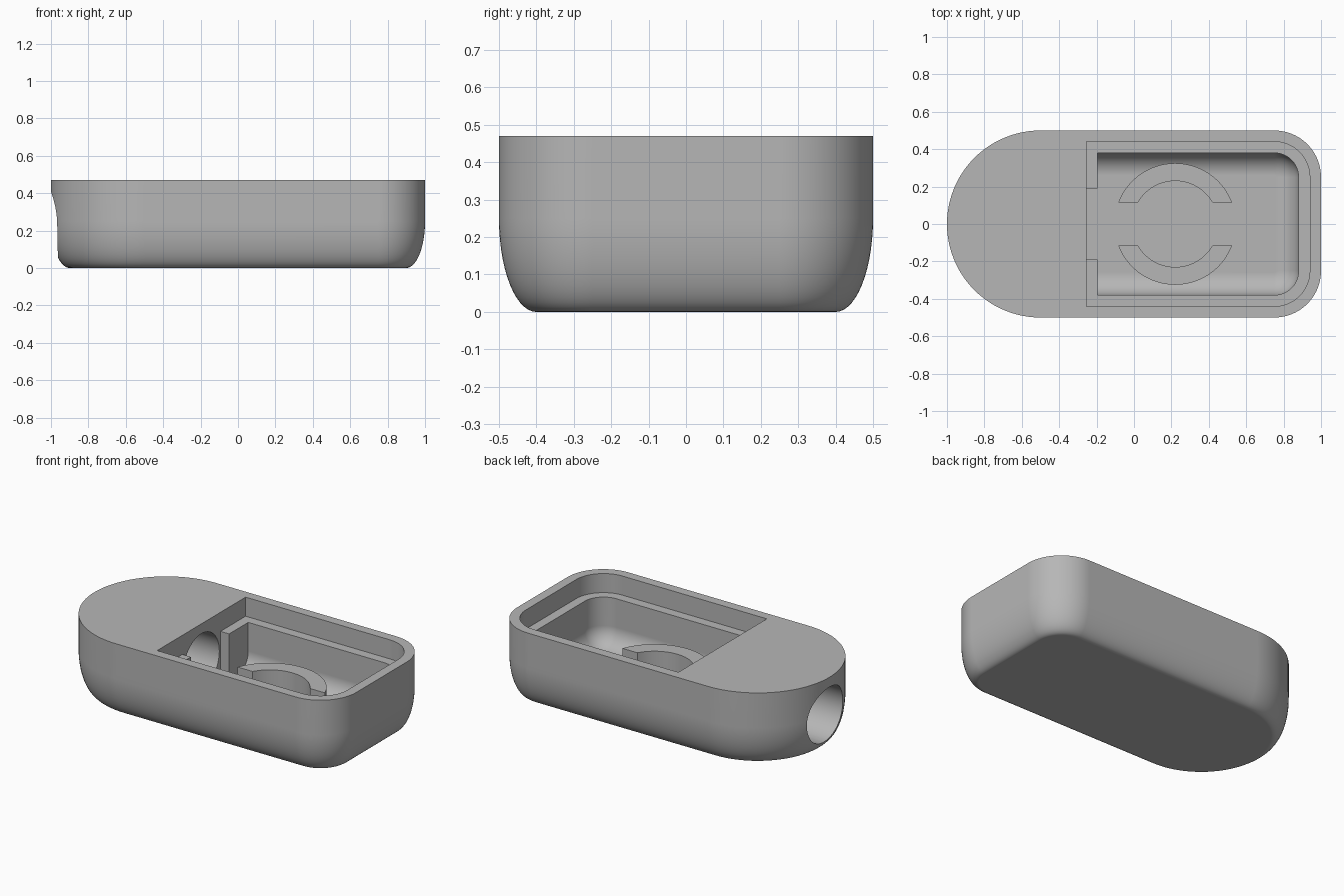
import bpy, bmesh
from math import sin, cos, pi, asin, radians

if "Cube" in bpy.data.objects:
    bpy.data.objects.remove(bpy.data.objects["Cube"], do_unlink=True)

GREY = (0.47, 0.47, 0.47, 1)
grey = bpy.data.materials.new("plain grey")
grey.use_nodes = True
grey.diffuse_color = GREY
grey.node_tree.nodes["Principled BSDF"].inputs["Base Color"].default_value = GREY

HEIGHT, FLOOR, LEDGE = 0.47, 0.05, 0.35
ABOVE = HEIGHT + 0.1


def outline(x0, x1, half, r_left, r_right, steps=24):
    """Plan outline with separate corner radii at each end; radius 0 is square."""
    pts = []
    corners = [(x1, 1, r_right, 0), (x0, 1, r_left, 1),
               (x0, -1, r_left, 2), (x1, -1, r_right, 3)]
    for x, side, r, quarter in corners:
        cx = x - r if x == x1 else x + r
        cy = side * (half - r)
        n = steps if r > 0 else 0
        for i in range(n + 1):
            a = (quarter + (i / n if n else 0)) * pi / 2
            pts.append((cx + r * cos(a), cy + r * sin(a)))
    # drop the doubled point where two arcs meet in a full round end
    return [p for i, p in enumerate(pts)
            if abs(p[0] - pts[i - 1][0]) + abs(p[1] - pts[i - 1][1]) > 1e-5]


def loft(name, layers):
    """Solid through stacked outlines, given as (z, points) from the bottom up."""
    bm = bmesh.new()
    rings = [[bm.verts.new((x, y, z)) for x, y in pts] for z, pts in layers]
    for low, high in zip(rings, rings[1:]):
        for i in range(len(low)):
            bm.faces.new((low[i - 1], low[i], high[i], high[i - 1]))
    bm.faces.new(rings[0][::-1])
    bm.faces.new(rings[-1])
    bmesh.ops.recalc_face_normals(bm, faces=bm.faces)
    mesh = bpy.data.meshes.new(name)
    bm.to_mesh(mesh)
    bm.free()
    mesh.materials.append(grey)
    obj = bpy.data.objects.new(name, mesh)
    bpy.context.collection.objects.link(obj)
    return obj


def activate(obj):
    bpy.ops.object.select_all(action='DESELECT')
    obj.select_set(True)
    bpy.context.view_layer.objects.active = obj


def cut(target, cutter):
    activate(target)
    mod = target.modifiers.new("cut", 'BOOLEAN')
    mod.operation = 'DIFFERENCE'
    mod.solver = 'EXACT'
    mod.object = cutter
    bpy.ops.object.modifier_apply(modifier=mod.name)
    bpy.data.objects.remove(cutter, do_unlink=True)


def smooth(obj):
    activate(obj)
    bpy.ops.object.shade_smooth_by_angle(angle=radians(30))
    mod = obj.modifiers.new("even shading", 'WEIGHTED_NORMAL')
    mod.keep_sharp = True


def rounded_base(z0, rise, inset, shape, steps=14):
    """Layers of an elliptical rounding from the base up to the full outline."""
    layers = []
    for i in range(steps + 1):
        a = i / steps * pi / 2
        layers.append((z0 + rise * (1 - cos(a)), shape(inset * (1 - sin(a)))))
    return layers


# Body: one full round end, one softly cornered end, rounded underside
def body_shape(d):
    return outline(-1 + d, 1 - d, 0.5 - d, 0.5 - d, 0.25 - d)


body = loft("body", rounded_base(0, 0.25, 0.1, body_shape) + [(HEIGHT, body_shape(0))])

# Lid recess leaving a ledge around the pocket
lid_shape = outline(-0.255, 0.94, 0.44, 0, 0.19)
cut(body, loft("lid_recess", [(LEDGE, lid_shape), (ABOVE, lid_shape)]))


# Pocket with filleted floor, square at the inner end
def pocket_shape(d):
    return outline(-0.195, 0.88 - d, 0.38 - d, 0, 0.13 - d)


cut(body, loft("pocket", rounded_base(FLOOR, 0.12, 0.12, pocket_shape)
               + [(ABOVE, pocket_shape(0))]))

# Gap between the two short partition walls
gap_shape = outline(-0.255, -0.15, 0.19, 0, 0)
cut(body, loft("partition_gap", [(FLOOR, gap_shape), (ABOVE, gap_shape)]))

# Round bore through the full round end
bpy.ops.mesh.primitive_cylinder_add(vertices=72, radius=0.178, depth=0.95,
                                    location=(-0.725, 0, 0.23), rotation=(0, pi / 2, 0))
bore = bpy.context.object
bore.name = "bore"
bore.data.materials.append(grey)
cut(body, bore)
smooth(body)

# Pair of curved clips standing on the pocket floor
def clip_arc(radius, side, steps=32):
    start = asin(0.115 / radius)
    angles = [start + (pi - 2 * start) * i / steps for i in range(steps + 1)]
    return [(0.22 + radius * cos(a), side * radius * sin(a)) for a in angles]


for name, side in (("back_clip", 1), ("front_clip", -1)):
    shape = clip_arc(0.325, side) + clip_arc(0.23, side)[::-1]
    smooth(loft(name, [(FLOOR - 0.01, shape), (0.2, shape)]))
